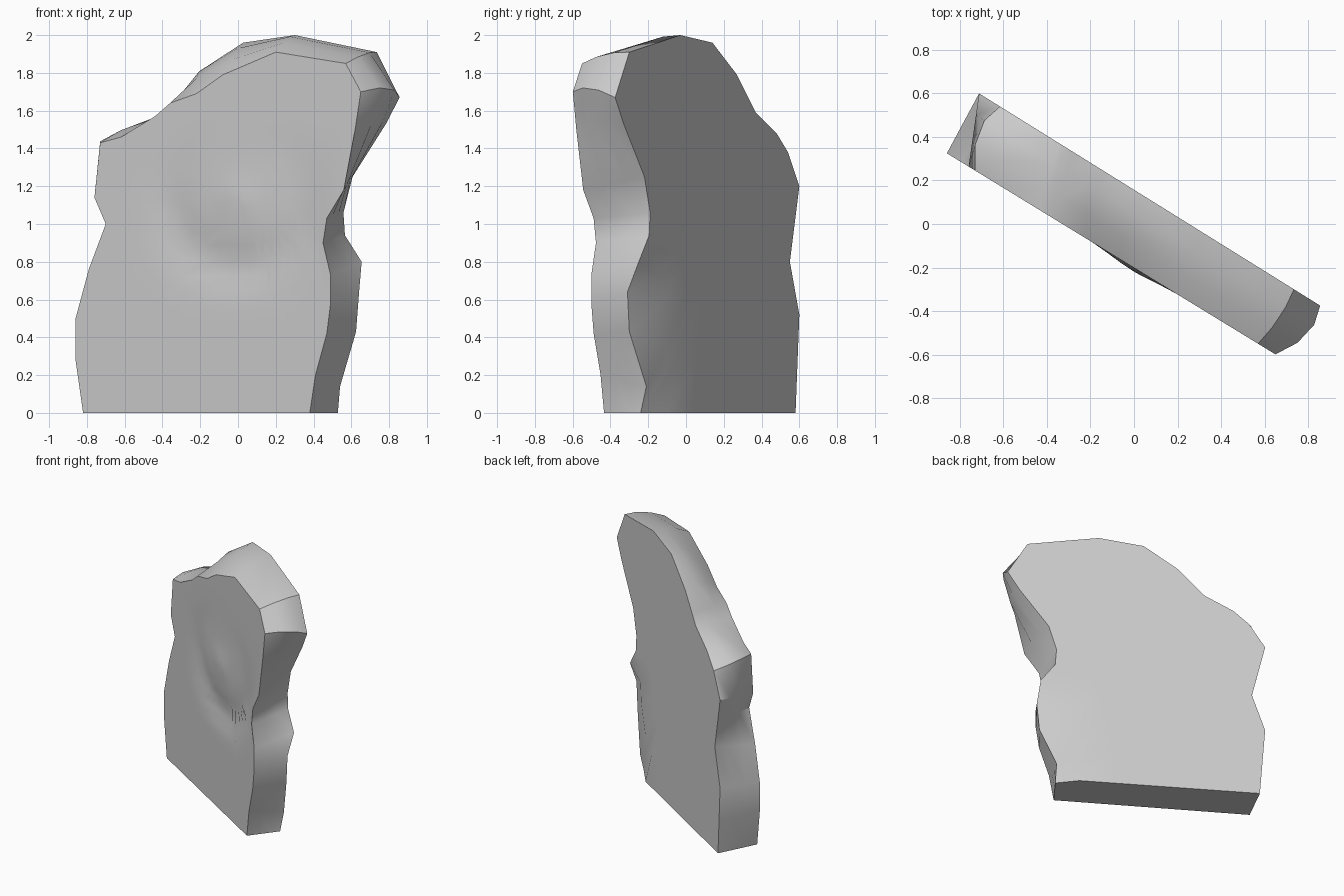
import bpy, bmesh, math
from mathutils import Vector

if "Cube" in bpy.data.objects:
    bpy.data.objects.remove(bpy.data.objects["Cube"])

# Matched rim points: front x, front z, back y, back z
RIM = [
    (-.82, 0, .58, 0), (-.86, .28, .59, .26), (-.86, .5, .6, .52), (-.79, .76, .55, .8),
    (-.70, 1.0, .575, 1.0), (-.76, 1.14, .6, 1.2), (-.73, 1.43, .54, 1.38),
    (-.62, 1.46, .48, 1.48), (-.44, 1.57, .37, 1.59), (-.36, 1.64, .335, 1.66),
    (-.22, 1.69, .27, 1.79), (-.08, 1.79, .14, 1.96), (.2, 1.91, -.03, 2.0),
    (.57, 1.85, -.3, 1.91), (.65, 1.7, -.375, 1.67), (.62, 1.5, -.33, 1.53),
    (.56, 1.18, -.22, 1.25), (.47, 1.03, -.19, 1.06), (.45, .9, -.195, .94),
    (.49, .73, -.25, .8), (.49, .58, -.31, .64), (.47, .42, -.3, .43),
    (.41, .2, -.21, .14), (.38, 0, -.24, 0),
]
# Flat foot, divided between the two bottom corners
a, b = RIM[-1], RIM[0]
RIM += [tuple(p + (q - p) * k / 6 for p, q in zip(a, b)) for k in range(1, 6)]

along = Vector((.852, -.523, 0))      # direction across the slab
inward = Vector((.523, .852, 0))      # direction from front to back
STEPS = 14


def front_point(x, z):
    return Vector((x, .325 - (x + .86) * .612, z))


def back_point(y, z):
    x = -.72 + (.605 - y) / .622
    # Lower right back edge is worn away
    if y < -.2 and z < .75:
        x -= .05 if .05 < z < .2 else .11
    return Vector((x, y, z))


def bulge(p):
    """How far the middle of the rim swells out."""
    if p.z < 1.25 or -.5 < p.x < -.25:
        return 0
    return .05 if p.z < 1.83 else .02


def rim_ring(t):
    ring = []
    for f, k in zip(front, back):
        p = f.lerp(k, t)
        out = along * p.dot(along) + Vector((0, 0, p.z - 1.0))
        ring.append(p + out.normalized() * bulge(p))
    return ring


def relief(p):
    """Worn curved hollow around a low boss on the front."""
    x, z = p.x, p.z - 1.13
    d = math.hypot(x, z)
    low = .5 - .5 * math.sin(math.atan2(z, x))
    groove = math.exp(-((d - .36) / .1) ** 2) * low
    boss = math.exp(-(d / .12) ** 2)
    return inward * (.03 * groove - .015 * boss)


bm = bmesh.new()


def add_ring(points):
    return [bm.verts.new(p) for p in points]


def bridge(r1, r2):
    for i in range(len(r1)):
        j = (i + 1) % len(r1)
        bm.faces.new((r1[i], r1[j], r2[j], r2[i]))


def cap(ring, centre):
    v = bm.verts.new(centre)
    for i in range(len(ring)):
        bm.faces.new((ring[i], ring[(i + 1) % len(ring)], v))


front = [front_point(r[0], r[1]) for r in RIM]
back = [back_point(r[2], r[3]) for r in RIM]
front_mid = front_point(0, 1.13)
back_mid = back_point(.12, 1.0)

# Front face in shrinking rings, swollen rim, then the flat back
rings = []
for s in range(1, STEPS + 1):
    pts = [front_mid.lerp(p, s / STEPS) for p in front]
    rings.append(add_ring([p + relief(p) if s < STEPS else p for p in pts]))
rings += [add_ring(rim_ring(t)) for t in (.33, .7)]
rings.append(add_ring(back))
for s in (.75, .4):
    flat = [back_mid.lerp(p, s) for p in back]
    rings.append(add_ring([(p.x, .605 - (p.x + .72) * .622, p.z) for p in flat]))
for r1, r2 in zip(rings, rings[1:]):
    bridge(r1, r2)
cap(rings[0], front_mid + relief(front_mid))
cap(rings[-1], back_mid)
bmesh.ops.recalc_face_normals(bm, faces=bm.faces)

mesh = bpy.data.meshes.new("stone_slab")
bm.to_mesh(mesh)
bm.free()
slab = bpy.data.objects.new("stone_slab", mesh)
bpy.context.collection.objects.link(slab)

stone = bpy.data.materials.new("grey_stone")
stone.diffuse_color = (.6, .6, .6, 1)
stone.use_nodes = True
stone.node_tree.nodes["Principled BSDF"].inputs["Base Color"].default_value = stone.diffuse_color
mesh.materials.append(stone)

bpy.context.view_layer.objects.active = slab
slab.select_set(True)
bpy.ops.object.shade_smooth_by_angle(angle=math.radians(35))
